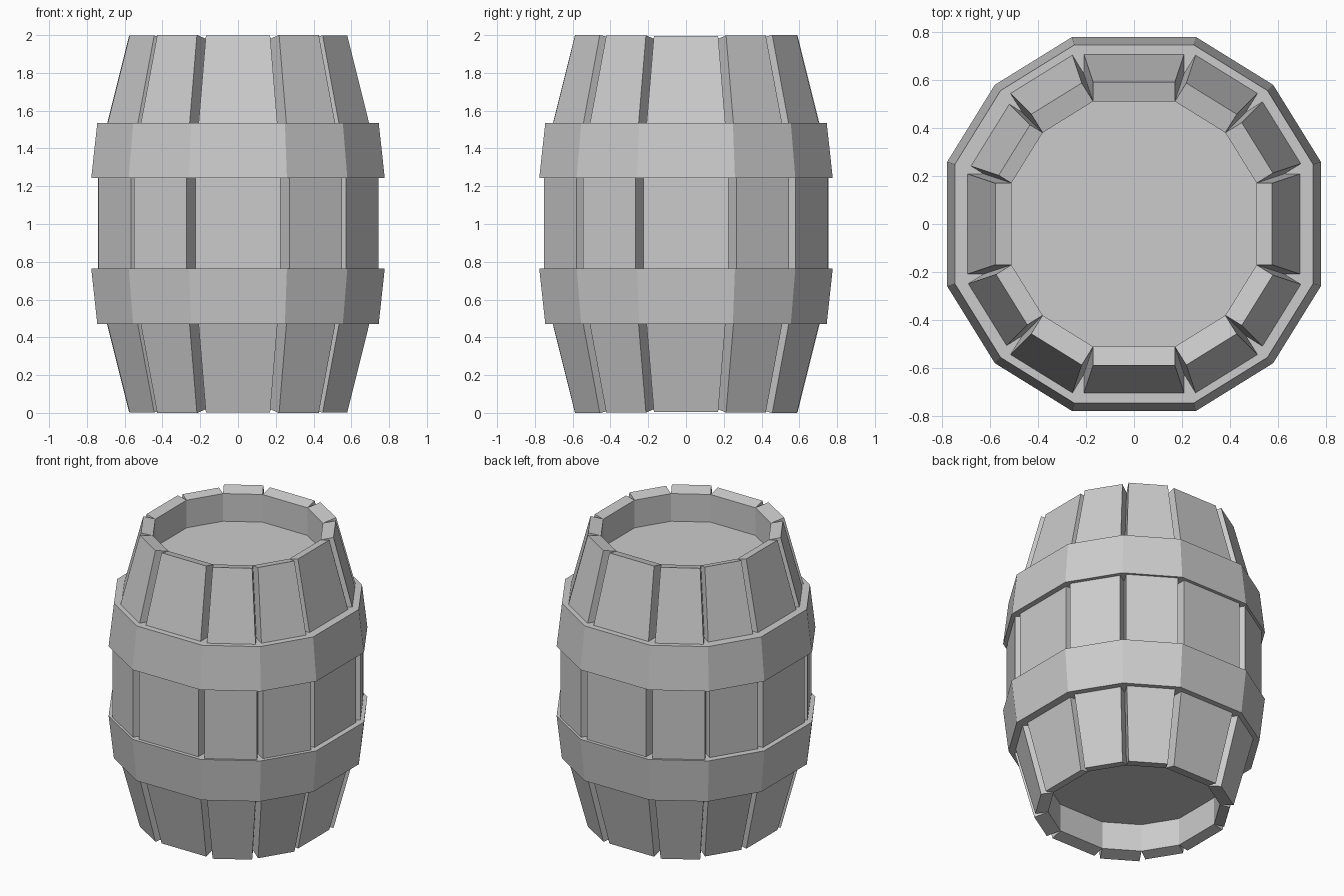
import bpy, bmesh
from mathutils import Vector

if "Cube" in bpy.data.objects:
    bpy.data.objects.remove(bpy.data.objects["Cube"])

# Inner barrel profile from top to bottom: (apothem, z)
PROFILE = [(0.51, 1.98), (0.63, 1.51), (0.675, 1.24),
           (0.675, 0.765), (0.63, 0.49), (0.51, 0.02)]
# Hand-cut stave thicknesses, counter-clockwise from +x
THICK = [0.065, 0.08, 0.09, 0.08, 0.09, 0.062,
         0.067, 0.075, 0.09, 0.078, 0.09, 0.08]


def ring(a, z):
    """Twelve-sided outline whose axis-facing sides are a little wider."""
    b, c = a / 3, a * 0.745
    quarter = [Vector((a, -b, z)), Vector((a, b, z)), Vector((c, c, z))]
    pts = []
    for _ in range(4):
        pts += quarter
        quarter = [Vector((-p.y, p.x, p.z)) for p in quarter]
    return pts


def make_object(name, bm):
    bmesh.ops.recalc_face_normals(bm, faces=bm.faces[:])
    me = bpy.data.meshes.new(name)
    bm.to_mesh(me)
    bm.free()
    ob = bpy.data.objects.new(name, me)
    bpy.context.collection.objects.link(ob)
    return ob


def loft(bm, loops, closed=False):
    """Bridge consecutive loops of twelve points with quads."""
    vs = [[bm.verts.new(p) for p in loop] for loop in loops]
    pairs = list(zip(vs, vs[1:])) + ([(vs[-1], vs[0])] if closed else [])
    for u, v in pairs:
        for i in range(12):
            j = (i + 1) % 12
            bm.faces.new((u[i], u[j], v[j], v[i]))
    return vs


# Staves: each side panel pushed straight out, leaving V-shaped gaps
rings = [ring(a, z) for a, z in PROFILE]
tilt = [0.24, 0.1, 0, 0, -0.1, -0.24]
for i, t in enumerate(THICK):
    j = (i + 1) % 12
    edge = rings[0][j] - rings[0][i]
    n = Vector((edge.y, -edge.x, 0)).normalized()
    bm = bmesh.new()
    rows = []
    for r, k in zip(rings, tilt):
        out = (n + Vector((0, 0, k))) * t
        rows.append([bm.verts.new(p) for p in (r[i], r[i] + out, r[j] + out, r[j])])
    for u, v in zip(rows, rows[1:]):
        for k in range(3):
            bm.faces.new((u[k], u[k + 1], v[k + 1], v[k]))
    bm.faces.new(rows[0])
    bm.faces.new(rows[-1])
    # orient outwards (the hidden inner side is open)
    bmesh.ops.recalc_face_normals(bm, faces=bm.faces[:])
    make_object(f"stave_{i + 1}", bm)

# Recessed heads with their rim walls
for name, z_rim, z_head in (("top_head", 1.98, 1.79), ("bottom_head", 0.02, 0.21)):
    bm = bmesh.new()
    vs = loft(bm, [ring(0.51, z_rim), ring(0.51, z_head)])
    bm.faces.new(vs[-1])
    ob = make_object(name, bm)
    # visible side faces out of the recess
    head = ob.data.polygons[-1]
    if (head.normal.z > 0) != (z_rim > 1):
        ob.data.flip_normals()

# Two tapered hoops
for name, small, big in (("upper_hoop", 1.535, 1.243), ("lower_hoop", 0.47, 0.765)):
    bm = bmesh.new()
    loft(bm, [ring(0.63, small), ring(0.745, small),
              ring(0.777, big), ring(0.675, big)], closed=True)
    make_object(name, bm)
